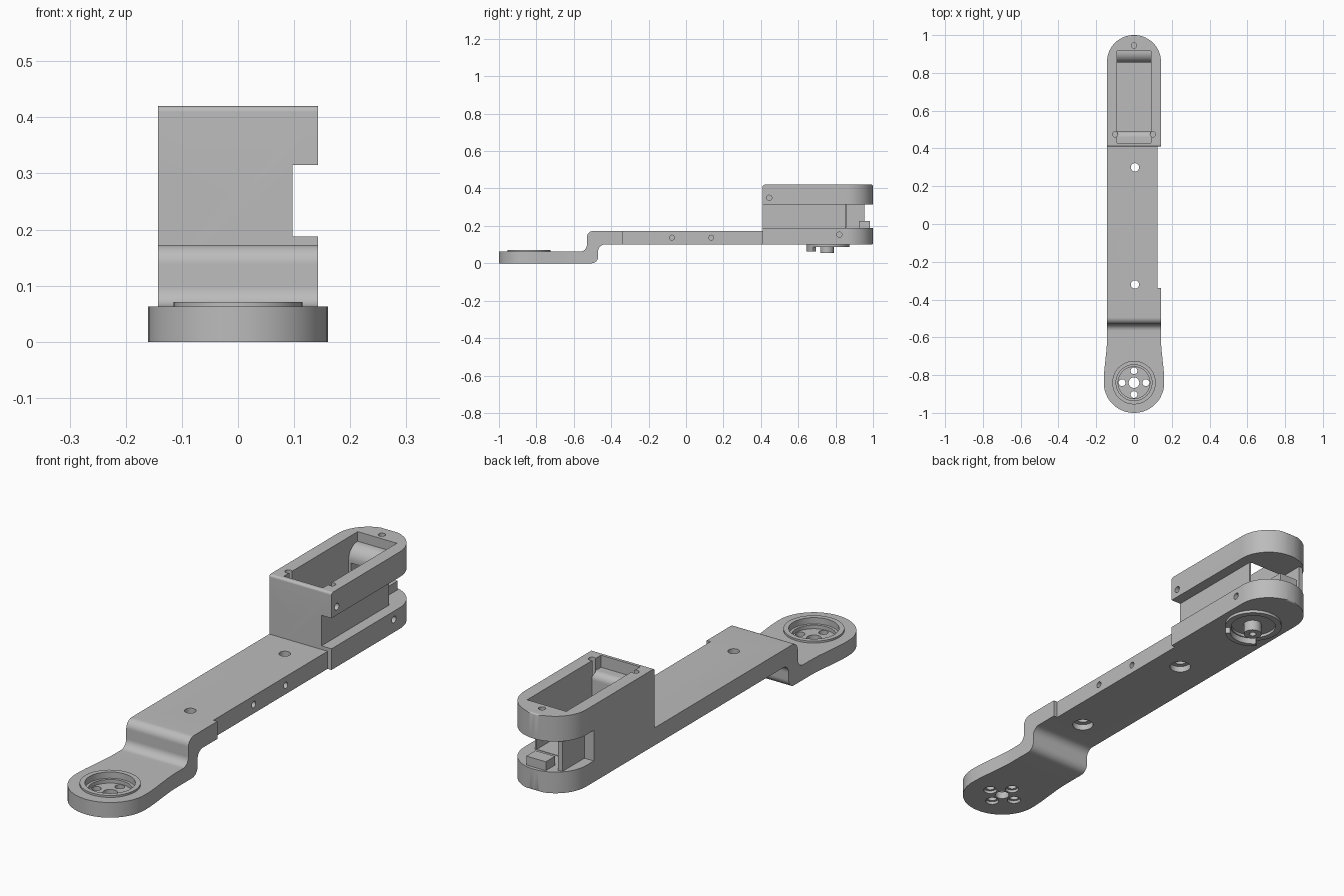
import bpy, bmesh, math
from mathutils import Vector

cube = bpy.data.objects.get("Cube")
if cube:
    bpy.data.objects.remove(cube, do_unlink=True)

grey = bpy.data.materials.new("plain grey")
grey.use_nodes = True
grey.diffuse_color = (0.5, 0.5, 0.5, 1)
grey.node_tree.nodes["Principled BSDF"].inputs["Base Color"].default_value = (0.5, 0.5, 0.5, 1)


def rounded(points, steps=12):
    """Outline from (a, b, radius) corners, each corner replaced by an arc."""
    out = []
    for i, (a, b, r) in enumerate(points):
        p = Vector((a, b))
        if r == 0:
            out.append(p)
            continue
        d1 = (Vector(points[i - 1][:2]) - p).normalized()
        d2 = (Vector(points[(i + 1) % len(points)][:2]) - p).normalized()
        half = d1.angle(d2) / 2
        c = p + (d1 + d2).normalized() * r / math.sin(half)
        u = p + d1 * r / math.tan(half) - c
        v = p + d2 * r / math.tan(half) - c
        start = math.atan2(u.y, u.x)
        turn = math.atan2(u.x * v.y - u.y * v.x, u.dot(v))
        for k in range(steps + 1):
            t = start + turn * k / steps
            out.append(c + r * Vector((math.cos(t), math.sin(t))))
    return out


def circle(a, b, r, n=48):
    return [Vector((a + r * math.cos(2 * math.pi * k / n),
                    b + r * math.sin(2 * math.pi * k / n))) for k in range(n)]


def extrude(name, outline, lo, hi, axis="z"):
    """Prism from a flat outline: (x, y) along z, or (y, z) along x."""
    bm = bmesh.new()
    place = (lambda p, h: (p[0], p[1], h)) if axis == "z" else (lambda p, h: (h, p[0], p[1]))
    low = [bm.verts.new(place(p, lo)) for p in outline]
    high = [bm.verts.new(place(p, hi)) for p in outline]
    bm.faces.new(low)
    bm.faces.new(high)
    n = len(low)
    for i in range(n):
        bm.faces.new((low[i], low[(i + 1) % n], high[(i + 1) % n], high[i]))
    bmesh.ops.recalc_face_normals(bm, faces=bm.faces)
    mesh = bpy.data.meshes.new(name)
    bm.to_mesh(mesh)
    bm.free()
    mesh.materials.append(grey)
    ob = bpy.data.objects.new(name, mesh)
    bpy.context.collection.objects.link(ob)
    return ob


def box(name, x0, x1, y0, y1, z0, z1):
    return extrude(name, [(x0, y0), (x1, y0), (x1, y1), (x0, y1)], z0, z1)


def combine(ob, other, operation="DIFFERENCE"):
    mod = ob.modifiers.new("cut", "BOOLEAN")
    mod.operation, mod.solver, mod.object = operation, "EXACT", other
    bpy.context.view_layer.objects.active = ob
    bpy.ops.object.modifier_apply(modifier=mod.name)
    bpy.data.objects.remove(other, do_unlink=True)


def drill(ob, a, b, r, lo, hi, axis="z"):
    combine(ob, extrude("drill", circle(a, b, r), lo, hi, axis))


def ring(name, y, outer, inner, lo, hi):
    ob = extrude(name, circle(0, y, outer), lo, hi)
    drill(ob, 0, y, inner, lo - 0.1, hi + 0.1)
    return ob


# Arm: stepped side profile trimmed to the plan outline
W, PADDLE_Y, HORN_Y = 0.143, -0.84, 0.76
profile = [(-1.1, 0, 0), (-0.47, 0, 0.035), (-0.47, 0.1, 0.035), (0.41, 0.1, 0),
           (0.41, 0.173, 0), (-0.53, 0.173, 0.035), (-0.53, 0.063, 0.035), (-1.1, 0.063, 0)]
arm = extrude("stepped_arm", rounded(profile), -0.3, 0.3, "x")
plan = [(-0.16, -1, 0.159), (0.16, -1, 0.159), (0.16, -0.8, 0.7), (W, -0.64, 0.7),
        (W, -0.34, 0), (0.125, -0.34, 0), (0.125, 0.41, 0), (-W, 0.41, 0),
        (-W, -0.64, 0.7), (-0.16, -0.8, 0.7)]
combine(arm, extrude("plan", rounded(plan), -0.2, 0.6), "INTERSECT")

# Mounting holes through the arm, counterbored below
for y in (-0.32, 0.3):
    drill(arm, 0.005, y, 0.022, 0, 0.3)
    drill(arm, 0.005, y, 0.042, 0.05, 0.125)
for y in (-0.075, 0.135):
    drill(arm, y, 0.137, 0.013, 0.06, 0.2, "x")

# Round recess and bolt holes of the paddle end
drill(arm, 0, PADDLE_Y, 0.095, 0.045, 0.2)
drill(arm, 0, PADDLE_Y, 0.084, 0.03, 0.2)
drill(arm, 0, PADDLE_Y, 0.028, -0.1, 0.2)
for k in range(4):
    x = 0.063 * math.cos(k * math.pi / 2)
    y = PADDLE_Y + 0.063 * math.sin(k * math.pi / 2)
    drill(arm, x, y, 0.018, -0.1, 0.2)
    drill(arm, x, y, 0.027, -0.1, 0.012)
paddle_ring = ring("paddle_ring", PADDLE_Y, 0.115, 0.095, 0.06, 0.071)

# Motor housing with a round back
housing = extrude("motor_housing", rounded(
    [(-W, 0.41, 0), (W, 0.41, 0), (W, 1, 0.142), (-W, 1, 0.142)], 18), 0, 0.6)
side = [(0.41, 0.1, 0), (1, 0.1, 0.008), (1, 0.42, 0.008), (0.41, 0.42, 0.01)]
combine(housing, extrude("side", rounded(side), -0.3, 0.3, "x"), "INTERSECT")

# Pocket with rounded ledges at both ends
pocket = [(0.49, 0.19, 0), (0.855, 0.19, 0), (0.855, 0.38, 0.055), (0.915, 0.38, 0),
          (0.915, 0.5, 0), (0.43, 0.5, 0), (0.43, 0.37, 0), (0.49, 0.37, 0.03)]
combine(housing, extrude("pocket", rounded(pocket), -0.09, 0.09, "x"))

# Cable slot along the left side and around the back
LO, HI = 0.188, 0.315
for x0, x1, y0, y1 in ((0.097, 0.3, 0.3, 0.87), (-0.08, 0.3, 0.852, 0.96),
                       (-0.3, 0.3, 0.955, 1.1), (-0.3, -0.1, 0.81, 1.1)):
    combine(housing, box("slot", x0, x1, y0, y1, LO, HI))

# Screw holes of the housing
for x, y in ((0, 0.945), (-0.1, 0.475), (0.1, 0.475)):
    drill(housing, x, y, 0.014, 0.34, 0.6)
for y, z in ((0.445, 0.35), (0.82, 0.153)):
    drill(housing, y, z, 0.014, 0.11, 0.3, "x")

# Cable tab in the back slot
tab = box("cable_tab", -0.045, 0.045, 0.925, 0.985, 0.18, 0.225)

# Pivot under the housing: flange ring, part wall and hub
flange = ring("pivot_flange", HORN_Y, 0.115, 0.09, 0.088, 0.102)
arc = [math.radians(-136 + 92 * k / 16) for k in range(17)]
outline = [(r * math.cos(t), HORN_Y + r * math.sin(t))
           for r, run in ((0.115, arc), (0.095, arc[::-1])) for t in run]
wall = extrude("pivot_wall", outline, 0.062, 0.09)
hub = ring("pivot_hub", HORN_Y - 0.005, 0.036, 0.014, 0.055, 0.102)

# Smooth curved faces, keep edges sharp
for ob in (arm, paddle_ring, housing, tab, flange, wall, hub):
    bpy.ops.object.select_all(action="DESELECT")
    ob.select_set(True)
    bpy.context.view_layer.objects.active = ob
    bpy.ops.object.shade_smooth_by_angle(angle=math.radians(30))
